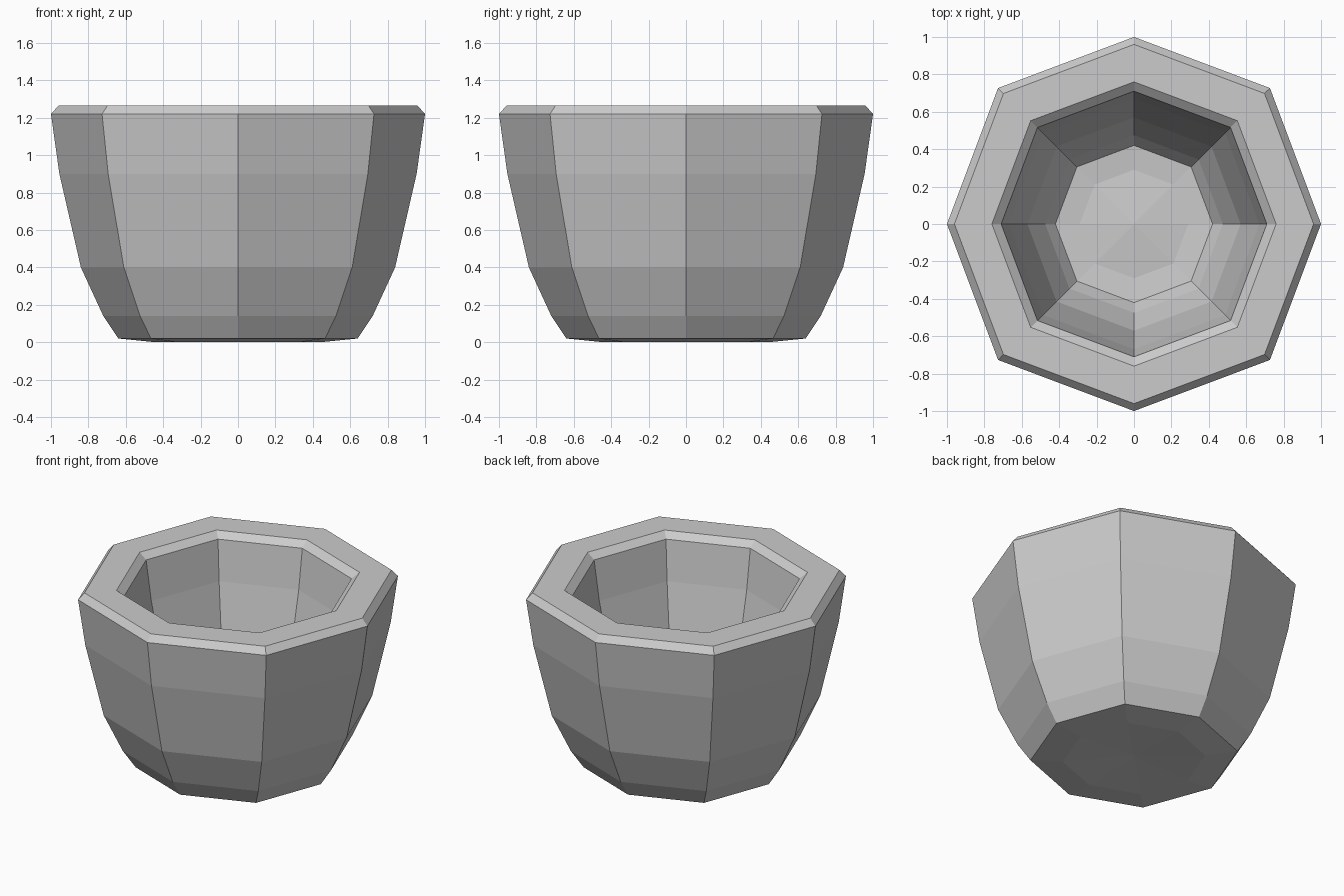
import bpy, bmesh
from math import sin, cos, pi

if "Cube" in bpy.data.objects:
    bpy.data.objects.remove(bpy.data.objects["Cube"])

SIDES = 8
DIAGONAL = 1.028  # diagonal corners sit slightly further out

# Cross-section (radius, height): underside, outer wall, bevelled rim, inner wall, floor
PROFILE = [(0.44, 0.0), (0.64, 0.02), (0.72, 0.14), (0.84, 0.40), (0.955, 0.90),
           (1.0, 1.22), (0.96, 1.265), (0.76, 1.265), (0.71, 1.225),
           (0.67, 0.95), (0.57, 0.49), (0.475, 0.29), (0.42, 0.21), (0.29, 0.20)]
UNDERSIDE_CENTRE = 0.02
FLOOR_CENTRE = 0.225


def ring(bm, radius, z):
    verts = []
    for i in range(SIDES):
        r = radius * (DIAGONAL if i % 2 else 1.0)
        a = 2 * pi * i / SIDES
        verts.append(bm.verts.new((r * cos(a), r * sin(a), z)))
    return verts


def fan(bm, loop, z):
    centre = bm.verts.new((0, 0, z))
    for i in range(SIDES):
        bm.faces.new((loop[i], loop[(i + 1) % SIDES], centre))


bm = bmesh.new()
rings = [ring(bm, r, z) for r, z in PROFILE]

# Walls between neighbouring rings
for a, b in zip(rings, rings[1:]):
    for i in range(SIDES):
        j = (i + 1) % SIDES
        bm.faces.new((a[i], a[j], b[j], b[i]))

# Slightly raised centres of the underside and the floor
fan(bm, rings[0], UNDERSIDE_CENTRE)
fan(bm, rings[-1], FLOOR_CENTRE)
bmesh.ops.recalc_face_normals(bm, faces=bm.faces[:])

mesh = bpy.data.meshes.new("bowl")
bm.to_mesh(mesh)
bm.free()
bowl = bpy.data.objects.new("bowl", mesh)
bpy.context.collection.objects.link(bowl)
